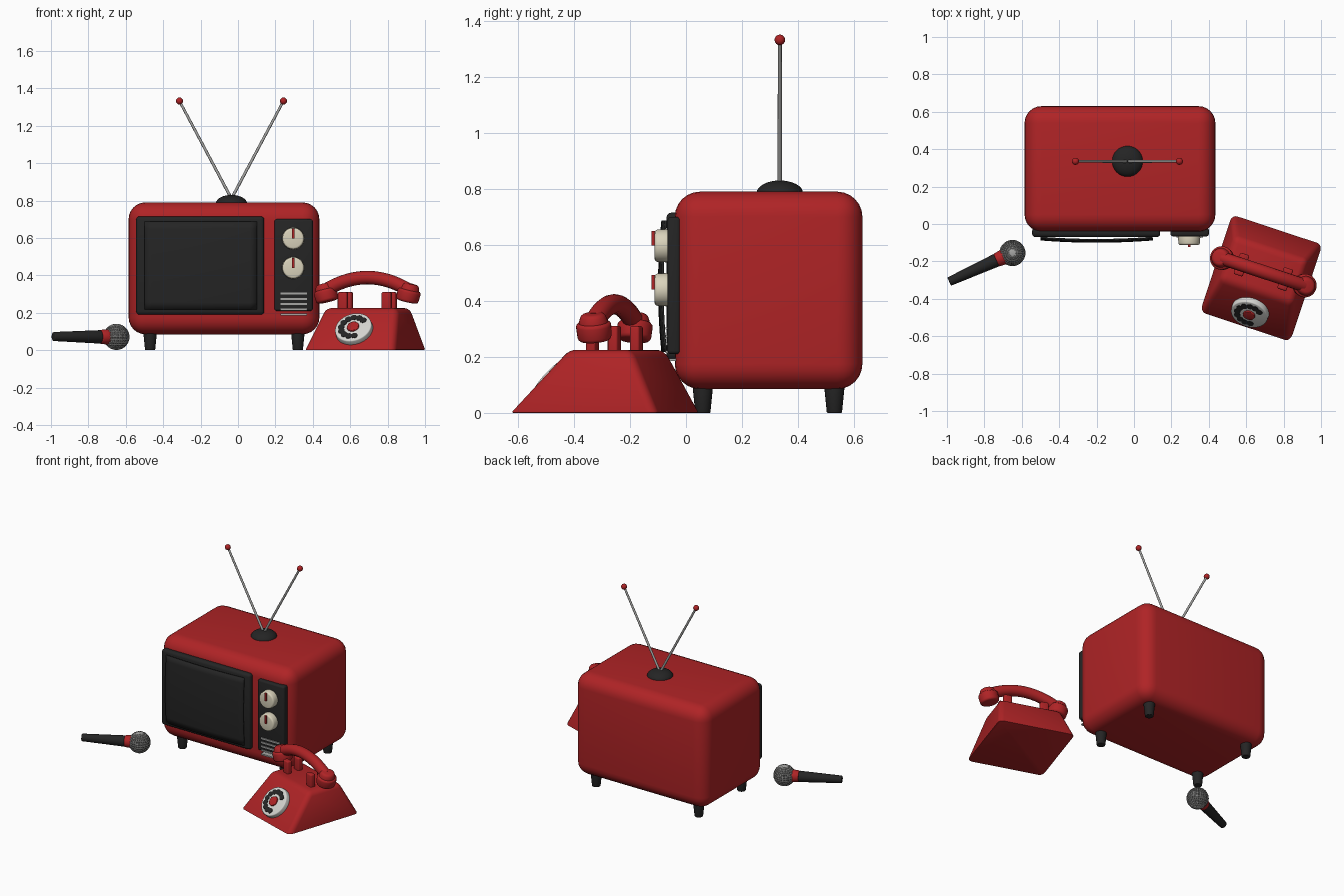
import bpy, bmesh, math
from mathutils import Vector, Matrix

if "Cube" in bpy.data.objects:
    bpy.data.objects.remove(bpy.data.objects["Cube"])


def material(name, r, g, b):
    m = bpy.data.materials.new(name)
    m.diffuse_color = (r, g, b, 1)
    m.use_nodes = True
    m.node_tree.nodes["Principled BSDF"].inputs["Base Color"].default_value = m.diffuse_color
    return m


RED = material("red", 0.43, 0.017, 0.019)
BLACK = material("black", 0.018, 0.018, 0.018)
CREAM = material("cream", 0.70, 0.65, 0.50)
METAL = material("metal", 0.38, 0.38, 0.37)
WHITE = material("off_white", 0.66, 0.66, 0.63)
MESH_DARK = material("mesh_grey", 0.13, 0.13, 0.13)


def finish(name, bm, mat, matrix=None, smooth=35):
    if matrix is not None:
        bm.transform(matrix)
    bmesh.ops.recalc_face_normals(bm, faces=bm.faces[:])
    me = bpy.data.meshes.new(name)
    bm.to_mesh(me)
    bm.free()
    me.materials.append(mat)
    ob = bpy.data.objects.new(name, me)
    bpy.context.collection.objects.link(ob)
    bpy.ops.object.select_all(action='DESELECT')
    ob.select_set(True)
    bpy.context.view_layer.objects.active = ob
    if smooth:
        bpy.ops.object.shade_smooth_by_angle(angle=math.radians(smooth))
    return ob


def box(name, lo, hi, mat, bevel=0.0, segs=3, matrix=None):
    bm = bmesh.new()
    bmesh.ops.create_cube(bm, size=1)
    lo, hi = Vector(lo), Vector(hi)
    for v in bm.verts:
        v.co = [(lo[i] + hi[i]) / 2 + v.co[i] * (hi[i] - lo[i]) for i in range(3)]
    if bevel:
        bmesh.ops.bevel(bm, geom=bm.edges[:], offset=bevel, segments=segs,
                        profile=0.5, affect='EDGES')
    return finish(name, bm, mat, matrix)


def rod(name, p, q, r1, r2, mat, segs=24, bevel=0.0, matrix=None):
    """Cylinder or cone from p to q, with optionally rounded rims."""
    p, q = Vector(p), Vector(q)
    bm = bmesh.new()
    bmesh.ops.create_cone(bm, cap_ends=True, segments=segs, radius1=r1,
                          radius2=r2, depth=(q - p).length)
    if bevel:
        rims = [e for e in bm.edges if any(len(f.verts) > 4 for f in e.link_faces)]
        bmesh.ops.bevel(bm, geom=rims, offset=bevel, segments=3, profile=0.5,
                        affect='EDGES')
    rot = (q - p).to_track_quat('Z', 'Y').to_matrix().to_4x4()
    bm.transform(Matrix.Translation((p + q) / 2) @ rot)
    return finish(name, bm, mat, matrix)


def ball(name, c, r, mat, scale=(1, 1, 1), segs=24):
    bm = bmesh.new()
    bmesh.ops.create_uvsphere(bm, u_segments=segs, v_segments=segs // 2, radius=r)
    return finish(name, bm, mat, Matrix.Translation(c) @ Matrix.Diagonal((*scale, 1)))


# Television cabinet, screen surround and control panel
box("cabinet", (-0.585, -0.04, 0.085), (0.435, 0.63, 0.79), RED, 0.09, 6)
box("screen_surround", (-0.545, -0.07, 0.19), (0.14, -0.02, 0.715), BLACK, 0.018)
box("control_panel", (0.195, -0.066, 0.21), (0.4, -0.02, 0.70), BLACK, 0.012)

# Bulged screen glass
bm = bmesh.new()
bmesh.ops.create_grid(bm, x_segments=16, y_segments=12, size=1)
for v in bm.verts:
    a, b = v.co.x, v.co.y
    v.co = (-0.2 + 0.3 * a, -0.096 + 0.012 * a * a + 0.012 * b * b, 0.452 + 0.235 * b)
glass = finish("screen_glass", bm, BLACK)
sol = glass.modifiers.new("thickness", 'SOLIDIFY')
sol.thickness, sol.offset = 0.008, 0

# Knobs with pointers, and the speaker grille
for i, z in enumerate((0.597, 0.44)):
    rod(f"knob_{i}", (0.295, -0.06, z), (0.295, -0.112, z), 0.06, 0.057, CREAM, 32, 0.01)
    box(f"knob_pointer_{i}", (0.289, -0.123, z), (0.301, -0.105, z + 0.053), RED)
for i in range(5):
    z = 0.302 - 0.028 * i
    box(f"grille_bar_{i}", (0.227, -0.073, z - 0.005), (0.37, -0.035, z + 0.005), METAL)

# Tapered cabinet feet
for x in (-0.47, 0.32):
    for y in (0.06, 0.53):
        rod("cabinet_foot", (x, y, 0), (x, y, 0.12), 0.027, 0.039, BLACK, 20, 0.004)

# Antenna
ball("antenna_base", (-0.035, 0.335, 0.785), 0.083, BLACK, (1, 1, 0.54), 32)
for s in (-1, 1):
    tip = (-0.035 + s * 0.278, 0.335, 1.332)
    rod("antenna_rod", (-0.035, 0.335, 0.81), tip, 0.008, 0.007, METAL, 12)
    ball("antenna_tip", tip, 0.019, RED, segs=16)

# Microphone
rod("microphone_handle", (-0.988, -0.308, 0.073), (-0.735, -0.193, 0.071), 0.024, 0.036,
    BLACK, 24, 0.005)
rod("microphone_collar", (-0.737, -0.194, 0.071), (-0.69, -0.173, 0.071), 0.037, 0.042,
    RED, 24, 0.006)
ball("microphone_head", (-0.65, -0.155, 0.071), 0.066, MESH_DARK)
wire = ball("microphone_mesh", (-0.65, -0.155, 0.071), 0.067, METAL, segs=28)
wm = wire.modifiers.new("wire", 'WIREFRAME')
wm.thickness = 0.006

# Telephone body, in its own turned frame
PHONE = Matrix.Translation((0.68, -0.29, 0)) @ Matrix.Rotation(math.radians(-18.3), 4, 'Z')
bm = bmesh.new()
bmesh.ops.create_cube(bm, size=2)
for v in bm.verts:
    top = v.co.z > 0
    x = v.co.x * (0.205 if top else 0.256)
    y = (0.165 if v.co.y > 0 else -0.075) if top else 0.277 * v.co.y
    v.co = (x, y, 0.225 if top else 0)
upper = [e for e in bm.edges if max(v.co.z for v in e.verts) > 0.1]
bmesh.ops.bevel(bm, geom=upper, offset=0.03, segments=4, profile=0.5, affect='EDGES')
lower = [e for e in bm.edges if max(v.co.z for v in e.verts) < 0.001]
bmesh.ops.bevel(bm, geom=lower, offset=0.008, segments=2, profile=0.5, affect='EDGES')
finish("phone_body", bm, RED, PHONE)

# Rotary dial on the sloping front
normal = Vector((0, -0.75, 0.66)).normalized()
DIAL = (PHONE @ Matrix.Translation((0, -0.181, 0.102))
        @ Matrix.Rotation(math.acos(normal.z), 4, 'X'))
rod("dial_plate", (0, 0, -0.01), (0, 0, 0.034), 0.103, 0.1, WHITE, 40, 0.006, DIAL)
rod("dial_centre", (0, 0, 0.03), (0, 0, 0.042), 0.034, 0.032, RED, 24, 0.003, DIAL)
for i in range(10):
    a = math.radians(45 + 27 * i)
    x, y = 0.066 * math.cos(a), 0.066 * math.sin(a)
    rod(f"dial_hole_{i}", (x, y, 0.03), (x, y, 0.037), 0.018, 0.018, BLACK, 16, 0, DIAL)

# Cradle prongs
V = 0.036
for su in (-1, 1):
    for sv in (-1, 1):
        u, w = su * 0.123, V + sv * 0.042
        box("cradle_prong", (u - 0.026, w - 0.018, 0.2), (u + 0.026, w + 0.018, 0.31),
            RED, 0.008, 3, PHONE)

# Handset grip: a circle swept along an arched path
N, S = 20, 16
bm = bmesh.new()
rings = []
for i in range(N + 1):
    t = -1 + 2 * i / N
    c = Vector((0.225 * t, V, 0.388 - 0.062 * t * t))
    tan = Vector((0.225, 0, -0.124 * t)).normalized()
    up = Vector((-tan.z, 0, tan.x))
    rings.append([bm.verts.new(c + 0.036 * (math.cos(k * math.tau / S) * up
                  + Vector((0, math.sin(k * math.tau / S), 0)))) for k in range(S)])
for r, q in zip(rings, rings[1:]):
    for k in range(S):
        bm.faces.new((r[k], r[(k + 1) % S], q[(k + 1) % S], q[k]))
bm.faces.new(rings[0])
bm.faces.new(rings[-1])
finish("handset_grip", bm, RED, PHONE)

# Handset ear and mouth cups, tilted towards each other
for s in (-1, 1):
    axis = Vector((s * 0.25, 0, 1)).normalized()
    c = Vector((s * 0.234, V, 0.304))
    rod("handset_cup", c - axis * 0.046, c + axis * 0.02, 0.06, 0.064, RED, 32, 0.014, PHONE)
    rod("handset_cup_back", c + axis * 0.01, c + axis * 0.052, 0.056, 0.042, RED, 32,
        0.013, PHONE)
